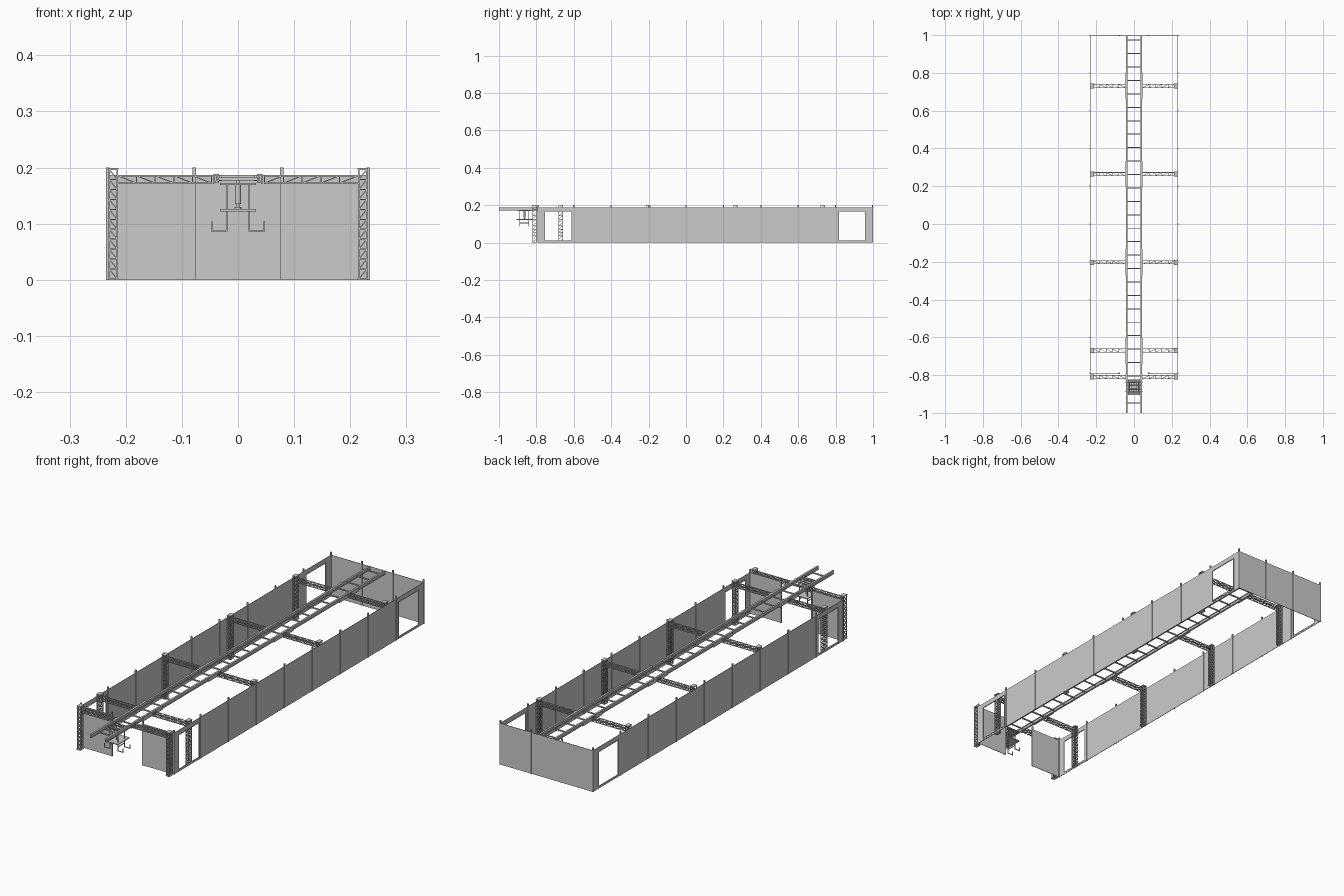
import bpy, bmesh
from math import pi
from mathutils import Vector, Matrix

if "Cube" in bpy.data.objects:
    bpy.data.objects.remove(bpy.data.objects["Cube"])


def add_box(bm, x0, x1, y0, y1, z0, z1):
    m = Matrix.Translation(((x0 + x1) / 2, (y0 + y1) / 2, (z0 + z1) / 2))
    bmesh.ops.create_cube(bm, size=1, matrix=m @ Matrix.Diagonal((x1 - x0, y1 - y0, z1 - z0, 1)))


def add_bar(bm, a, b, t=0.0018):
    a, b = Vector(a), Vector(b)
    d = b - a
    m = Matrix.Translation((a + b) / 2) @ d.to_track_quat('Z', 'Y').to_matrix().to_4x4()
    bmesh.ops.create_cube(bm, size=1, matrix=m @ Matrix.Diagonal((t, t, d.length, 1)))


def add_cyl(bm, c, r, length, axis='Z', seg=16):
    rot = {'Z': Matrix(), 'X': Matrix.Rotation(pi / 2, 4, 'Y')}[axis]
    bmesh.ops.create_cone(bm, cap_ends=True, segments=seg, radius1=r, radius2=r,
                          depth=length, matrix=Matrix.Translation(c) @ rot)


def add_truss(bm, axis, lo, hi, cells, t=0.0028):
    """Box lattice: four chords, square frames and one diagonal per cell face."""
    u, v = [i for i in range(3) if i != axis]

    def pt(s, cu, cv):
        p = [0, 0, 0]
        p[axis] = s
        p[u], p[v] = cu, cv
        return p
    i = t / 2
    corners = [(lo[u] + i, lo[v] + i), (hi[u] - i, lo[v] + i),
               (hi[u] - i, hi[v] - i), (lo[u] + i, hi[v] - i)]
    for c in corners:
        add_bar(bm, pt(lo[axis], *c), pt(hi[axis], *c), t)
    step = (hi[axis] - lo[axis] - 2 * i) / cells
    for k in range(cells + 1):
        s = lo[axis] + i + k * step
        for j in range(4):
            a, b = corners[j], corners[(j + 1) % 4]
            add_bar(bm, pt(s, *a), pt(s, *b), t * 0.7)
            if k < cells:
                if j > 1:
                    a, b = b, a
                add_bar(bm, pt(s, *a), pt(s + step, *b), t * 0.7)


def finish(name, bm, mirror=False):
    me = bpy.data.meshes.new(name)
    bm.to_mesh(me)
    bm.free()
    ob = bpy.data.objects.new(name, me)
    bpy.context.collection.objects.link(ob)
    if mirror:
        ob.modifiers.new("mirror", 'MIRROR')
    return ob


W, TOP, FRONT = 0.232, 0.187, -0.79
DOORS = [(-0.757, -0.61), (0.815, 0.96)]

# side walls with two door openings each
bm = bmesh.new()
x0, x1 = W - 0.001, W + 0.001
edge = FRONT
for d0, d1 in DOORS:
    add_box(bm, x0, x1, edge, d0, 0, TOP)
    add_box(bm, x0, x1, d0, d1, 0.165, TOP)
    add_box(bm, x0, x1, d0, d1, 0, 0.009)
    edge = d1
add_box(bm, x0, x1, edge, 0.999, 0, TOP)
finish("side_wall", bm, True)

# door frames
bm = bmesh.new()
for d0, d1 in DOORS:
    for y in (d0, d1):
        add_box(bm, W - .002, W + .002, y - .002, y + .002, 0, 0.167)
    for z in (0.007, 0.165):
        add_box(bm, W - .002, W + .002, d0, d1, z, z + 0.003)
finish("door_frame", bm, True)

# back wall and short front walls
bm = bmesh.new()
add_box(bm, -W, W, 0.996, 0.998, 0, TOP)
finish("back_wall", bm)
bm = bmesh.new()
add_box(bm, 0.078, W, FRONT - .001, FRONT + .001, 0, TOP)
finish("front_wall", bm, True)

# thin wall posts, a little taller than the panels
bm = bmesh.new()
spots = [(W, -0.6 + 0.2 * i) for i in range(8)]
spots += [(W, 0.997), (W, FRONT), (0.078, 0.997), (0.078, FRONT)]
for x, y in spots:
    add_box(bm, x - .003, x + .003, y - .003, y + .003, 0, 0.2)
finish("wall_posts", bm, True)

# lattice portals: column, half beam, base and cap plates
bm = bmesh.new()
add_truss(bm, 2, (0.214, -0.012, 0), (0.231, 0.012, 0.198), 11)
add_truss(bm, 0, (0.046, -0.01, 0.171), (0.216, 0.01, 0.187), 5)
add_box(bm, 0.213, 0.232, -0.013, 0.013, 0, 0.002)
add_box(bm, 0.213, 0.232, -0.013, 0.013, 0.197, 0.199)
first = finish("portal_truss", bm, True)
portals = [-0.81, -0.67, -0.203, 0.264, 0.731]
first.location.y = portals[0]
for y in portals[1:]:
    o = first.copy()
    o.location.y = y
    bpy.context.collection.objects.link(o)

# overhead I-section rails
bm = bmesh.new()
add_box(bm, 0.034, 0.042, -1, 0.995, 0.186, 0.189)
add_box(bm, 0.034, 0.042, -1, 0.995, 0.173, 0.176)
add_box(bm, 0.0365, 0.0395, -1, 0.995, 0.175, 0.187)
finish("overhead_rail", bm, True)

# splice channels joining the rails to the portals
bm = bmesh.new()
for y in portals[1:]:
    add_box(bm, 0.042, 0.0445, y - 0.07, y + 0.07, 0.171, 0.188)
add_box(bm, 0.042, 0.0445, portals[0] - 0.015, portals[0] + 0.015, 0.171, 0.188)
finish("rail_brackets", bm, True)

# cross ties between the rails
bm = bmesh.new()
for i in range(28):
    y = 0.973 - 0.0711 * i
    add_box(bm, -0.035, 0.035, y - .0025, y + .0025, 0.177, 0.182)
finish("rail_ties", bm)

# trolley frame, plates and hook arms
bm = bmesh.new()
ya, yb = -0.895, -0.83
for y in (ya, yb):
    add_box(bm, -0.032, 0.032, y - .003, y + .003, 0.169, 0.173)
for x in (-0.024, 0.024):
    add_box(bm, x - .003, x + .003, ya, yb, 0.169, 0.173)
add_box(bm, -0.032, 0.032, -0.905, -0.822, 0.122, 0.126)
for s in (-1, 1):
    for y in (-0.888, -0.84):
        add_bar(bm, (s * .02, y, 0.086), (s * .02, y, 0.171), 0.003)
        add_bar(bm, (s * .0185, y, 0.0875), (s * .0485, y, 0.0875), 0.003)
        add_bar(bm, (s * .047, y, 0.086), (s * .047, y, 0.104), 0.003)
    add_bar(bm, (s * .02, -0.888, 0.105), (s * .02, -0.84, 0.105), 0.003)
finish("trolley_frame", bm)

# trolley axles, wheels and central lifting cylinder
bm = bmesh.new()
for y in (-0.89, -0.874, -0.852, -0.836):
    add_cyl(bm, (0, y, 0.1805), 0.002, 0.07, 'X', 12)
    for s in (-1, 1):
        add_cyl(bm, (s * .0315, y, 0.1815), 0.0055, 0.005, 'X')
for y in (-0.885, -0.842):
    add_box(bm, -0.003, 0.003, y - .003, y + .003, 0.17, 0.18)
add_box(bm, -0.012, 0.012, -0.89, -0.836, 0.169, 0.172)
add_cyl(bm, (0, -0.864, 0.152), 0.0055, 0.034)
add_cyl(bm, (0, -0.864, 0.13), 0.0028, 0.016)
add_cyl(bm, (0, -0.864, 0.128), 0.006, 0.004)
mech = finish("trolley_mechanism", bm)
bpy.context.view_layer.objects.active = mech
mech.select_set(True)
bpy.ops.object.shade_smooth_by_angle()
